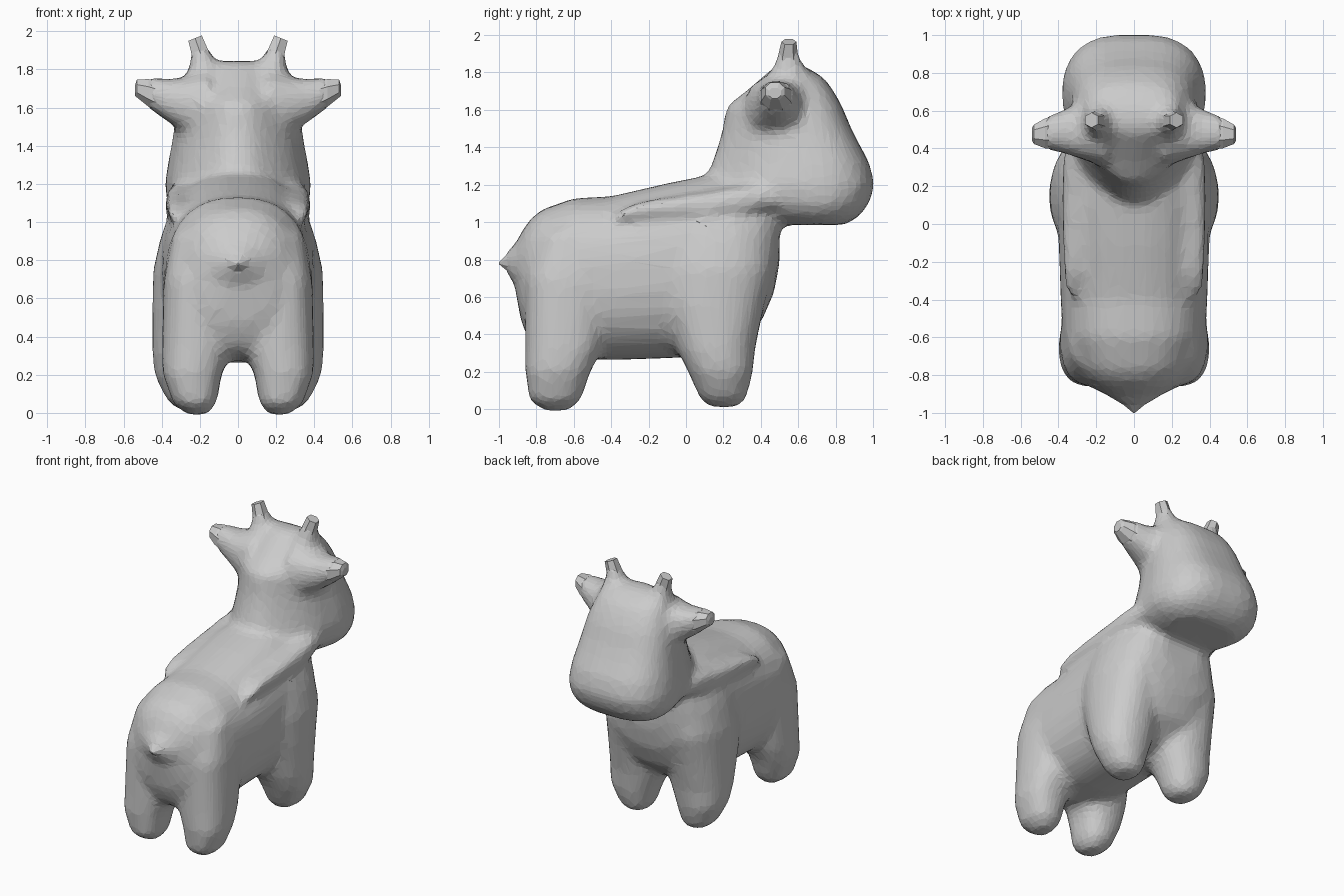
import bpy, bmesh, math
from mathutils import Vector


def loft(name, axis, rings, n=24, power=2.4, taper=0.0, mirror=False):
    """Skin rings (t, a0, a1, b0, b1): position on axis plus bounds on the other two axes.
    taper narrows the first bound toward the low end of the second."""
    a, b = [k for k in range(3) if k != axis]
    bm = bmesh.new()
    for side in ((1, -1) if mirror else (1,)):
        loops = []
        for t, a0, a1, b0, b1 in rings:
            loop = []
            for i in range(n):
                ang = 2 * math.pi * (i + 0.5) / n
                c, s = math.cos(ang), math.sin(ang)
                u = math.copysign(abs(c) ** (2 / power), c)
                v = math.copysign(abs(s) ** (2 / power), s)
                u *= 1 - taper * ((1 - v) / 2) ** 3
                p = Vector()
                p[axis] = t
                p[a] = (a0 + a1) / 2 + u * (a1 - a0) / 2
                p[b] = (b0 + b1) / 2 + v * (b1 - b0) / 2
                p.x *= side
                loop.append(bm.verts.new(p))
            loops.append(loop)
        for l0, l1 in zip(loops, loops[1:]):
            for i in range(n):
                j = (i + 1) % n
                bm.faces.new((l0[i], l0[j], l1[j], l1[i]))
        bm.faces.new(loops[0])
        bm.faces.new(loops[-1])
    bmesh.ops.recalc_face_normals(bm, faces=bm.faces)
    me = bpy.data.meshes.new(name)
    bm.to_mesh(me)
    bm.free()
    ob = bpy.data.objects.new(name, me)
    bpy.context.collection.objects.link(ob)
    return ob


# torso, rump to chest
torso = loft("body", 1, [(y, -w, w, z0, z1) for y, w, z0, z1 in (
    (-.91, .1, .62, .88), (-.88, .2, .46, .95), (-.83, .27, .35, 1.02), (-.77, .32, .3, 1.07),
    (-.6, .38, .27, 1.13), (-.4, .39, .26, 1.14), (-.1, .4, .27, 1.21),
    (.1, .405, .28, 1.25), (.25, .4, .33, 1.26), (.4, .35, .46, 1.2),
    (.47, .27, .62, 1.15), (.5, .16, .78, 1.1))], power=2.4)

# neck and head, stacked horizontal slices
head = loft("head", 2, [(z, -w, w, y0, y1) for z, w, y0, y1 in (
    (.985, .25, .46, .85), (1.03, .34, .3, .925), (1.1, .39, .18, .98),
    (1.2, .4, .09, 1.01), (1.32, .38, .14, .98), (1.42, .36, .175, .925),
    (1.52, .345, .2, .875), (1.62, .325, .215, .835), (1.7, .29, .32, .79),
    (1.77, .25, .4, .74), (1.82, .21, .46, .66), (1.845, .12, .5, .6))],
    n=32, power=2.9, taper=.6)

# legs, left and right together
back_legs = loft("back_legs", 2, [
    (-.01, .16, .27, -.76, -.63), (.05, .11, .34, -.84, -.56), (.2, .085, .395, -.86, -.51),
    (.32, .035, .4, -.86, -.45), (.7, .03, .39, -.86, -.38), (.95, .1, .34, -.76, -.45)],
    mirror=True)
front_legs = loft("front_legs", 2, [
    (.01, .18, .3, .12, .28), (.06, .13, .37, .07, .325), (.2, .09, .44, .01, .36),
    (.32, .04, .45, -.05, .37), (.55, .02, .45, -.13, .42), (.75, .01, .445, -.16, .47),
    (.95, .03, .4, -.12, .45)], mirror=True, power=2.2)

# neck skin hanging over the shoulders
fold = loft("shoulder_fold", 1, [
    (-.38, .31, .36, 1.02, 1.05), (-.25, .24, .375, 1.02, 1.11), (-.05, .22, .385, 1.03, 1.14),
    (.15, .2, .385, 1.02, 1.17), (.32, .2, .38, 1.04, 1.2), (.5, .2, .35, 1.08, 1.2)],
    n=16, mirror=True)

# flared roots that blend ears, horns and tail into the skin
ear_roots = loft("ear_roots", 0, [
    (.15, .3, .74, 1.36, 1.8), (.27, .34, .66, 1.46, 1.76), (.36, .37, .61, 1.52, 1.75),
    (.49, .4, .56, 1.61, 1.765)], mirror=True)
horn_roots = loft("horn_roots", 2, [
    (1.68, .04, .3, .38, .72), (1.8, .09, .26, .45, .66), (1.87, .13, .25, .48, .61),
    (1.93, .16, .25, .5, .6)], mirror=True)
tail_root = loft("tail_root", 1, [
    (-.97, -.05, .05, .74, .83), (-.91, -.14, .14, .66, .89), (-.85, -.24, .24, .56, .98),
    (-.78, -.3, .3, .5, 1.02)], power=2)

# fuse the soft parts into one skin
parts = [torso, head, back_legs, front_legs, fold, ear_roots, horn_roots, tail_root]
with bpy.context.temp_override(active_object=torso, object=torso,
                               selected_editable_objects=parts):
    bpy.ops.object.join()
mod = torso.modifiers.new("fuse", 'REMESH')
mod.mode = 'VOXEL'
mod.voxel_size = .026
mod = torso.modifiers.new("relax", 'SMOOTH')
mod.factor = .5
mod.iterations = 12
mod = torso.modifiers.new("facets", 'DECIMATE')
mod.ratio = .22
mod.use_symmetry = True

# tips of ears, horns and tail, kept faceted
loft("ears", 0, [
    (.3, .38, .6, 1.52, 1.72), (.38, .385, .59, 1.55, 1.735),
    (.47, .395, .565, 1.6, 1.755), (.53, .42, .53, 1.65, 1.75), (.54, .44, .51, 1.66, 1.72)],
    n=8, power=2.2, mirror=True)
horns = loft("horns", 2, [
    (1.78, .11, .24, .47, .63), (1.88, .14, .25, .49, .6),
    (1.97, .185, .265, .51, .59)], n=6, power=2.2, mirror=True)
for v in horns.data.vertices:  # slanted tips
    if v.co.z > 1.95:
        v.co.z -= (abs(v.co.x) - .21) * .4
loft("tail", 1, [
    (-1.0, -.005, .005, .775, .785), (-.95, -.07, .07, .73, .84), (-.9, -.13, .13, .68, .88),
    (-.83, -.2, .2, .62, .95)], n=8, power=2)
